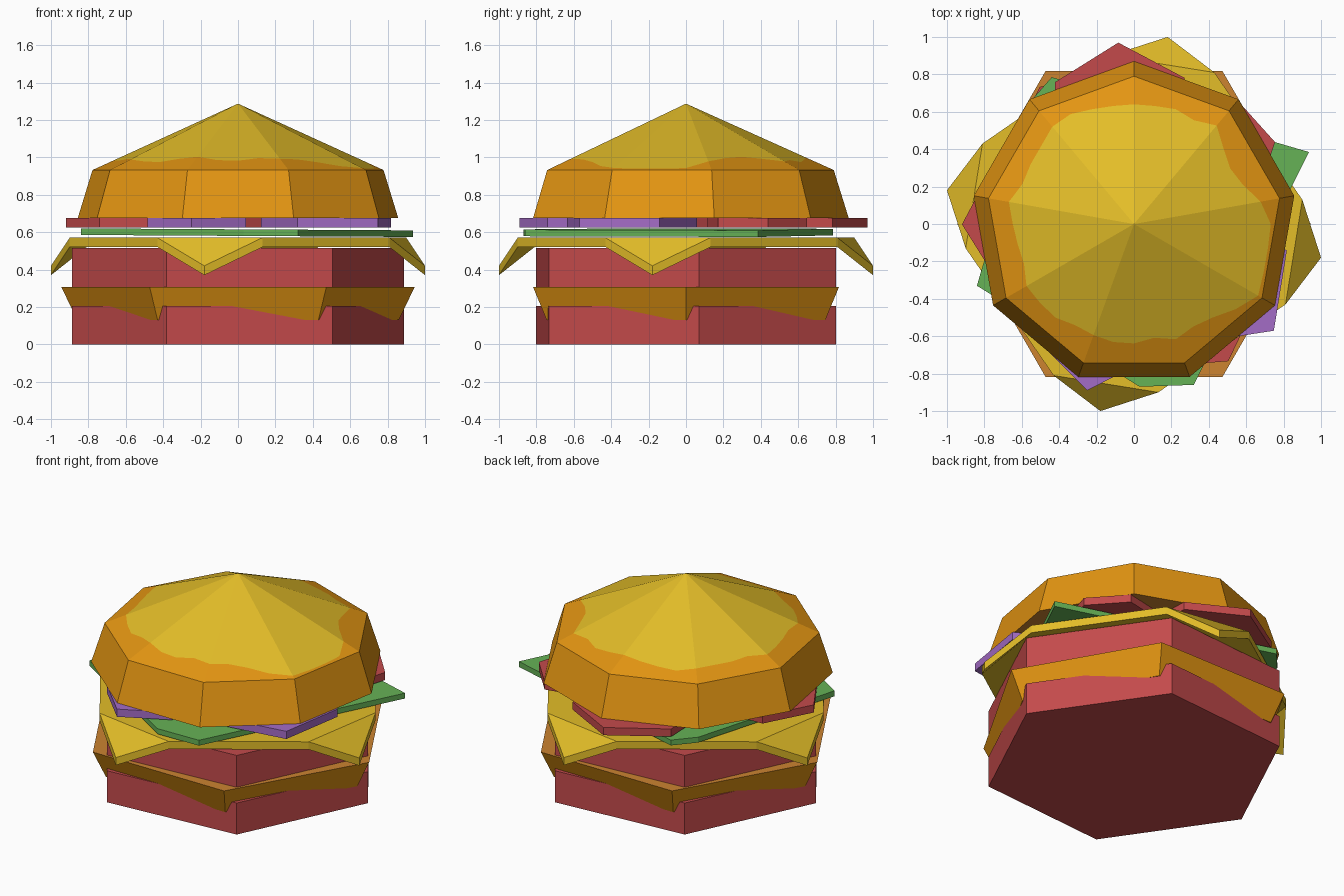
import bpy, bmesh, math
from math import sin, cos, radians

if "Cube" in bpy.data.objects:
    bpy.data.objects.remove(bpy.data.objects["Cube"])


def material(name, r, g, b):
    lin = [((c / 255 + 0.055) / 1.055) ** 2.4 for c in (r, g, b)]
    m = bpy.data.materials.new(name)
    m.diffuse_color = (*lin, 1)
    m.use_nodes = True
    m.node_tree.nodes["Principled BSDF"].inputs["Base Color"].default_value = m.diffuse_color
    return m


RED = material("red", 196, 74, 75)
YELLOW = material("yellow", 227, 189, 40)
ORANGE = material("orange", 227, 149, 18)
TAN = material("tan orange", 204, 131, 48)
GREEN = material("green", 102, 178, 86)
PURPLE = material("purple", 164, 108, 198)


def build(name, verts, faces, mats):
    """faces: list of (vertex indices, material slot)"""
    bm = bmesh.new()
    vs = [bm.verts.new(v) for v in verts]
    for idx, slot in faces:
        bm.faces.new([vs[i] for i in idx]).material_index = slot
    bmesh.ops.recalc_face_normals(bm, faces=bm.faces)
    me = bpy.data.meshes.new(name)
    bm.to_mesh(me)
    bm.free()
    for m in mats:
        me.materials.append(m)
    ob = bpy.data.objects.new(name, me)
    bpy.context.collection.objects.link(ob)
    return ob


def ngon(n, r, start, cx=0, cy=0):
    return [(cx + r * cos(radians(start + 360 * i / n)),
             cy + r * sin(radians(start + 360 * i / n))) for i in range(n)]


def loft(name, low, high, mats, top_slot=0):
    """Closed solid between two matching rings of 3D points"""
    n = len(low)
    faces = [(range(n), 0), (range(n, 2 * n), top_slot)]
    faces += [((i, (i + 1) % n, n + (i + 1) % n, n + i), 0) for i in range(n)]
    return build(name, low + high, faces, mats)


def prism(name, pts, z0, z1, mat, tilt=0):
    return loft(name, [(x, y, z0 + tilt * x) for x, y in pts],
                [(x, y, z1 + tilt * x) for x, y in pts], [mat])


# Two six-sided patties
hexagon = ngon(6, 0.89, 4.5)
prism("lower_patty", hexagon, 0, 0.205, RED)
prism("upper_patty", hexagon, 0.305, 0.515, RED)

# Tapered cheese layer between the patties
loft("middle_cheese", [(x, y, 0.13) for x, y in ngon(6, 0.86, 0)],
     [(x, y, 0.308) for x, y in ngon(6, 0.945, 0)], [ORANGE, TAN], 1)

# Square cheese slice with four folded-down corners
verts, faces, flat = [], [], []
for k in range(4):
    c, s = (1, 0, -1, 0)[k], (0, 1, 0, -1)[k]
    for x, y, z in ((-0.43, -0.81, 0.57), (-0.18, -1.0, 0.42), (0.13, -0.90, 0.57)):
        verts.append((x * c - y * s, x * s + y * c, z))
    faces += [((3 * k, 3 * k + 1, 3 * k + 2), 0), ((3 * k + 12, 3 * k + 13, 3 * k + 14), 0)]
    flat += [3 * k, 3 * k + 2]
verts += [(x, y, z - 0.05) for x, y, z in verts]
faces += [(flat, 0), ([i + 12 for i in flat], 0)]
faces += [((i, (i + 1) % 12, 12 + (i + 1) % 12, 12 + i), 0) for i in range(12)]
build("top_cheese", verts, faces, [YELLOW])

# Lettuce leaf, slightly tilted
leaf = [(-0.84, -0.33), (0.03, -0.87), (0.32, -0.86), (0.935, 0.385),
        (-0.44, 0.785), (-0.55, 0.66)]
prism("lettuce", leaf, 0.58, 0.615, GREEN, -0.006)

# Ring of onion and tomato slices
for name, n, r, start, cx, cy, mat in (
        ("onion_right", 5, 0.37, 26.8, 0.487, -0.308, PURPLE),
        ("onion_front", 5, 0.28, -99, -0.206, -0.613, PURPLE),
        ("tomato_left", 6, 0.34, 182, -0.58, 0.01, RED),
        ("tomato_back", 6, 0.40, 92, -0.07, 0.57, RED),
        ("tomato_right", 6, 0.28, 12, 0.48, 0.38, RED)):
    prism(name, ngon(n, r, start, cx, cy), 0.625, 0.675, mat)

# Nine-sided bun: sloped sides, cone top with a ragged yellow patch
reach = [0.97, 0.87, 0.82, 0.80, 0.83, 0.87, 0.85, 0.88, 0.85,
         0.81, 0.85, 0.88, 0.90, 0.86, 0.86, 0.86, 0.84, 0.86,
         0.86, 0.85, 0.83, 0.84, 0.87, 0.88, 0.83, 0.80, 0.85,
         0.86, 0.82, 0.83, 0.84, 0.88, 0.94, 0.97, 0.98, 0.98]
low, rim, patch = [], [], []
for i in range(36):
    a = radians(10 * i)
    d = (10 * i - 30) % 40 - 0
    d = abs(d - 0) if d <= 20 else 40 - d
    k = cos(radians(20)) / cos(radians(d))
    low.append((0.87 * k * cos(a), 0.87 * k * sin(a), 0.675))
    rim.append((0.79 * k * cos(a), 0.79 * k * sin(a), 0.932))
    t = reach[i]
    patch.append((rim[i][0] * t, rim[i][1] * t, 1.287 - 0.355 * t))
faces = [(range(36), 2)]
for i in range(36):
    j = (i + 1) % 36
    faces += [((i, j, 36 + j, 36 + i), 0),
              ((36 + i, 36 + j, 72 + j, 72 + i), 0),
              ((72 + i, 72 + j, 108), 1)]
build("bun_top", low + rim + patch + [(0, 0, 1.287)], faces, [ORANGE, YELLOW, TAN])
